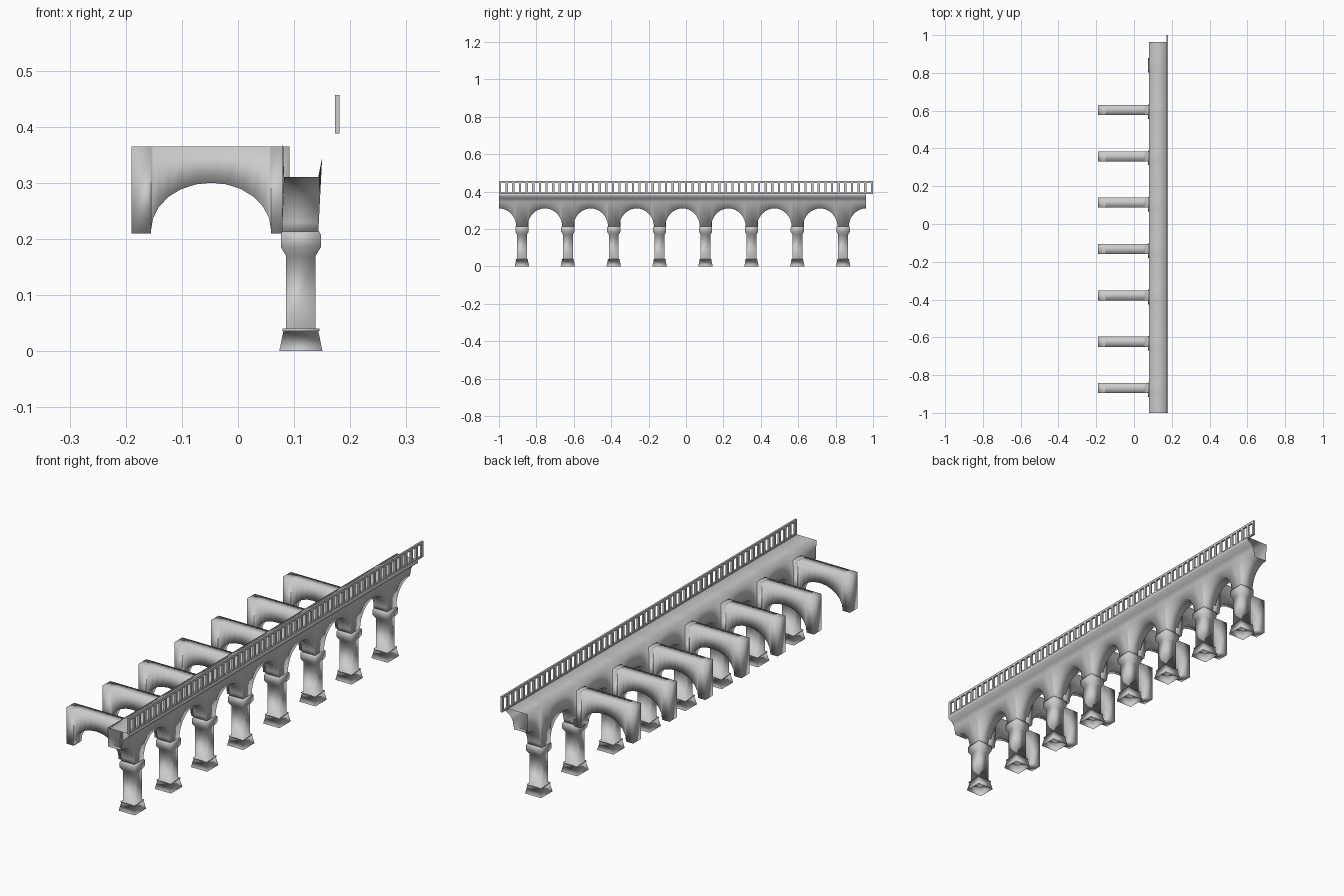
import bpy
import bmesh
import math

old = bpy.data.objects.get("Cube")
if old:
    bpy.data.objects.remove(old, do_unlink=True)

stone = bpy.data.materials.new("grey_stone")
stone.use_nodes = True
GREY = (0.6, 0.6, 0.6, 1)
stone.diffuse_color = GREY
stone.node_tree.nodes["Principled BSDF"].inputs["Base Color"].default_value = GREY

PITCH = 0.2454
PIERS = [-1 + PITCH * (i + 0.5) for i in range(8)]


def finish(name, bm, smooth=True):
    bmesh.ops.recalc_face_normals(bm, faces=bm.faces)
    for f in bm.faces:
        f.smooth = smooth
    mesh = bpy.data.meshes.new(name)
    bm.to_mesh(mesh)
    bm.free()
    mesh.materials.append(stone)
    obj = bpy.data.objects.new(name, mesh)
    bpy.context.collection.objects.link(obj)
    return obj


def loft(name, sections, cap_first=False, cap_last=False):
    """Skin a row of closed cross-sections."""
    bm = bmesh.new()
    rings = [[bm.verts.new(p) for p in s] for s in sections]
    for a, b in zip(rings, rings[1:]):
        for i in range(len(a)):
            j = (i + 1) % len(a)
            bm.faces.new((a[i], a[j], b[j], b[i]))
    if cap_first:
        bm.faces.new(rings[0])
    if cap_last:
        bm.faces.new(rings[-1])
    return finish(name, bm)


def add_box(bm, lo, hi):
    verts = bmesh.ops.create_cube(bm, size=1)["verts"]
    for v in verts:
        v.co = [l + (c + 0.5) * (h - l) for l, h, c in zip(lo, hi, v.co)]


# Arcade with a walkway and flared cornice, open at both ends
def arcade_section(y, z):
    left = 0.078 + 0.04 * (z - 0.21)
    return [(x, y, h) for x, h in (
        (0.08, 0.39), (0.181, 0.39), (0.181, 0.376), (0.16, 0.362),
        (0.15, 0.345), (0.143, z), (left, z))]


STEPS = 8
FOOT = 0.03
quarter = [math.pi / 2 * i / STEPS for i in range(STEPS + 1)]
half_arch = PITCH / 2 - FOOT
sections = []
for c in PIERS:
    left = [(c - PITCH / 2 + half_arch * math.sin(a), 0.21 + 0.1 * math.cos(a)) for a in quarter]
    right = [(2 * c - y, z) for y, z in reversed(left)]
    if sections:
        left = left[1:]
    sections += [arcade_section(y, z) for y, z in left + right]
loft("arcade_and_walkway", sections)

# Square piers with a splayed base and swelling capital
PIER_PROFILE = ((0, 0.0385), (0.036, 0.031), (0.036, 0.033), (0.04, 0.033),
                (0.04, 0.0265), (0.17, 0.0265), (0.185, 0.0355),
                (0.208, 0.0355), (0.213, 0.033))
for n, c in enumerate(PIERS):
    rings = [[(0.112 + sx * r, c + sy * r, z)
              for sx, sy in ((-1, -1), (1, -1), (1, 1), (-1, 1))]
             for z, r in PIER_PROFILE]
    loft(f"pier_{n + 1}", rings, cap_last=True)

# Cross arches reaching back from all piers but the last
arch = [(-0.048 - 0.107 * math.cos(math.pi * i / 12), 0.215 + 0.085 * math.sin(math.pi * i / 12))
        for i in range(13)]
outline = [(-0.19, 0.21), (-0.155, 0.21)] + arch + [(0.059, 0.21), (0.092, 0.21)]
for n, c in enumerate(PIERS[:-1]):
    y0, y1 = c - 0.018, c + 0.035
    rings = [[(x, y0, 0.365), (x, y1, 0.365), (x, y1, z), (x, y0, z)] for x, z in outline]
    loft(f"cross_arch_{n + 1}", rings, cap_first=True, cap_last=True)

# Railing along the outer edge
X0, X1 = 0.173, 0.181
bm = bmesh.new()
add_box(bm, (X0, -1, 0.388), (X1, 1, 0.395))
add_box(bm, (X0, -1, 0.446), (X1, 1, 0.456))
BARS = 56
BAR = 0.012
for i in range(BARS + 1):
    y = -1 + (2 - BAR) * i / BARS
    add_box(bm, (X0, y, 0.395), (X1, y + BAR, 0.446))
finish("railing", bm, smooth=False)
